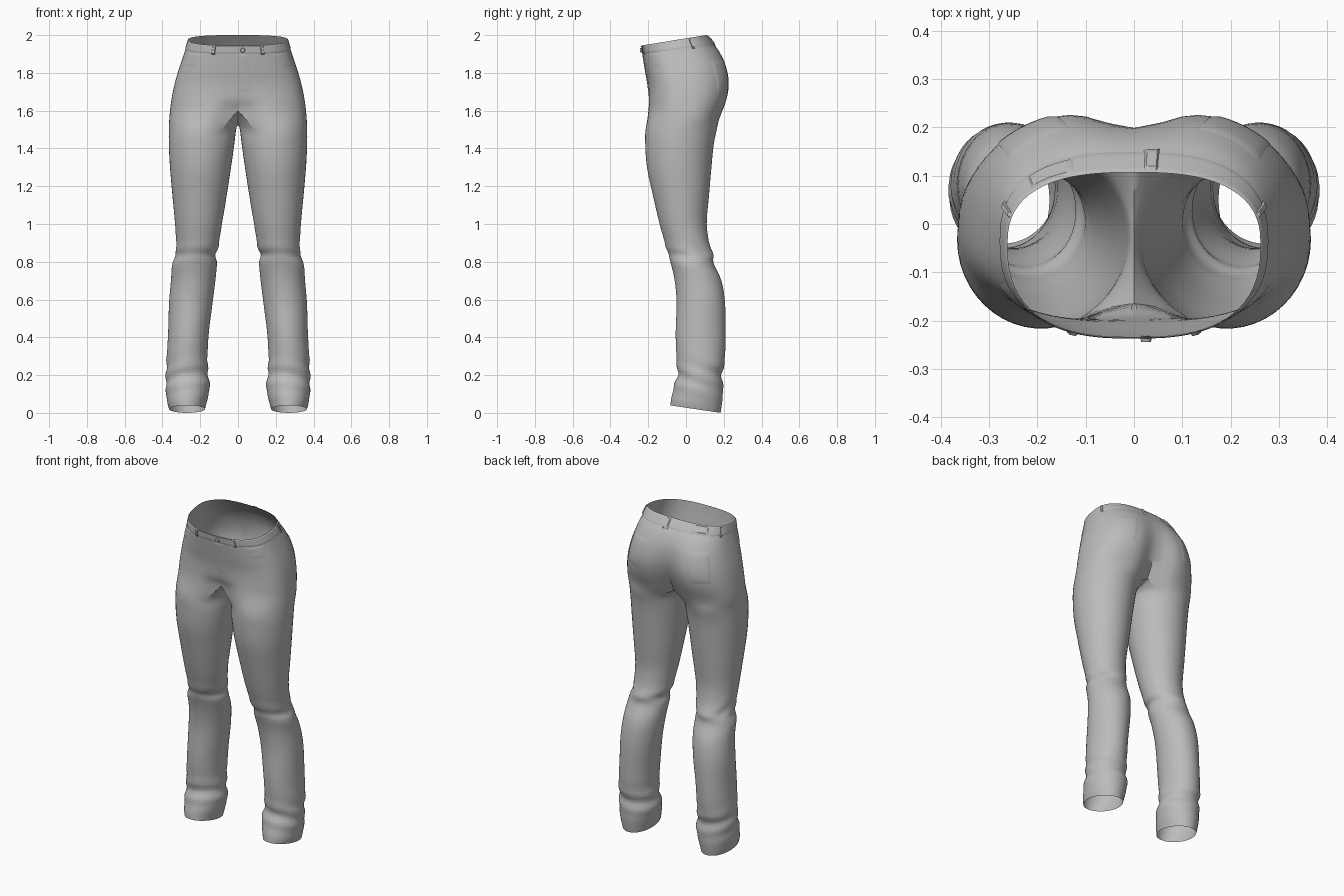
import bpy, bmesh, math
from mathutils import Vector

if "Cube" in bpy.data.objects:
    bpy.data.objects.remove(bpy.data.objects["Cube"])

# leg sections, hem to thigh: z, inner x, outer x, front y, back y
LEG = [(.02, .175, .365, -.083, .183), (.06, .165, .375, -.078, .19),
       (.13, .15, .382, -.065, .197), (.2, .157, .38, -.045, .19),
       (.28, .162, .378, -.05, .205), (.42, .155, .37, -.055, .21),
       (.58, .135, .365, -.05, .207), (.70, .12, .355, -.06, .188),
       (.79, .112, .348, -.08, .147), (.835, .118, .33, -.093, .147),
       (.88, .105, .327, -.106, .128), (1.0, .085, .333, -.14, .11),
       (1.15, .06, .347, -.175, .122), (1.3, .037, .36, -.207, .135),
       (1.42, .02, .366, -.216, .147), (1.5, .01, .366, -.214, .163)]
# hip sections, crotch to rim: front z, back z, half width, front y, back y, front dip, back cleft
HIP = [(1.60, 1.56, .362, -.21, .19, .045, .07), (1.66, 1.66, .352, -.203, .228, .012, .06),
       (1.74, 1.75, .335, -.203, .24, 0, .045), (1.81, 1.84, .312, -.215, .222, 0, .025),
       (1.87, 1.91, .29, -.225, .185, 0, .01), (1.905, 1.955, .276, -.23, .145, 0, 0),
       (1.945, 2.0, .262, -.235, .107, 0, 0)]
NL = len(LEG)
TOP = NL + len(HIP) - 1
OUT, INN, SUB = 32, 14, 4


def leg_point(i, deg):
    z, xi, xo, yf, yb = LEG[i]
    c, s = math.cos(math.radians(deg)), math.sin(math.radians(deg))
    z -= .022 * max(0, 1 - z / .2) * s          # hem sits lower at the heel
    return Vector(((xi + xo) / 2 + (xo - xi) / 2 * c, (yf + yb) / 2 + (yb - yf) / 2 * s, z))


def hip_point(i, a):
    zf, zb, xo, yf, yb, cf, cb = HIP[i]
    t, yc = math.pi * a, -.007 * i
    x = xo * abs(math.sin(t)) ** .75
    c = math.cos(t)
    k = abs(c) ** .8
    y = yc + (yf - yc) * k if c > 0 else yc + (yb - yc) * k
    z = zf + (zb - zf) * (y - yf) / (yb - yf)
    dip = math.exp(-(x / .09) ** 2)
    return Vector((x, y + (cf if c > 0 else -cb) * dip, z))


def outer(i, a):
    return leg_point(i, 235 + 250 * a) if i < NL else hip_point(i - NL, a)


def inner(i, a):
    if i < NL:
        return leg_point(i, 485 + 110 * a)
    p = hip_point(0, 1).lerp(hip_point(0, 0), a)  # crotch seam
    p.z -= .055 * math.sin(math.pi * a)
    return p


def surf(fn, a, v, last):
    """Smooth surface through the sections."""
    i = min(int(v), last - 1)
    u = v - i
    p0, p1, p2, p3 = (fn(min(max(k, 0), last), a) for k in range(i - 1, i + 3))
    p = .5 * (2 * p1 + (p2 - p0) * u + (2 * p0 - 5 * p1 + 4 * p2 - p3) * u * u
              + (3 * p1 - p0 - 3 * p2 + p3) * u ** 3)
    # cloth folds above the hem and at the knee
    if p.z < 1.1:
        m = math.exp(-((p.z - .2) / .09) ** 2) + .7 * math.exp(-((p.z - .86) / .05) ** 2)
        d = Vector((p.x - .26, p.y - .06, 0))
        ang = math.atan2(d.y, d.x)
        p += d.normalized() * .005 * m * math.sin(70 * p.z + 2 * math.sin(ang) + ang)
    return p


denim = bpy.data.materials.new("grey_denim")
denim.diffuse_color = (.5, .5, .5, 1)
denim.use_nodes = True
denim.node_tree.nodes["Principled BSDF"].inputs["Base Color"].default_value = denim.diffuse_color


def finish(bm, name, angle=50):
    me = bpy.data.meshes.new(name)
    bm.to_mesh(me)
    bm.free()
    me.materials.append(denim)
    ob = bpy.data.objects.new(name, me)
    bpy.context.collection.objects.link(ob)
    bpy.ops.object.select_all(action='DESELECT')
    ob.select_set(True)
    bpy.context.view_layer.objects.active = ob
    bpy.ops.object.shade_smooth_by_angle(angle=math.radians(angle))
    return ob


def grid(bm, pts, side):
    """Quads between rows of points, flipped for the mirrored side."""
    rows = [[bm.verts.new((p.x * side, p.y, p.z)) for p in r] for r in pts]
    for r, q in zip(rows, rows[1:]):
        for j in range(len(r) - 1):
            f = (r[j], r[j + 1], q[j + 1], q[j])
            bm.faces.new(f if side > 0 else f[::-1])


# trousers: one open shell, both legs and hips
bm = bmesh.new()
for side in (1, -1):
    grid(bm, [[surf(outer, j / OUT, k / SUB, TOP) for j in range(OUT + 1)]
              for k in range(TOP * SUB + 1)], side)
    grid(bm, [[surf(inner, j / INN, k / SUB, NL) for j in range(INN + 1)]
              for k in range(NL * SUB + 1)], side)
bmesh.ops.remove_doubles(bm, verts=bm.verts, dist=.0008)
finish(bm, "trousers", 70)


def panel(name, a0, a1, v0, v1, off, sides=(1, -1), n=6, m=6, taper=0):
    """Raised cloth plate following the hips."""
    bm = bmesh.new()
    pts = []
    for k in range(m + 1):
        v, row = v0 + (v1 - v0) * k / m, []
        for j in range(n + 1):
            s = j / n
            a = a0 + (a1 - a0) * (.5 + (s - .5) * (1 - taper * (1 - k / m)))
            e = .002
            p = surf(outer, a, v, TOP)
            da = surf(outer, min(a + e, 1), v, TOP) - surf(outer, max(a - e, 0), v, TOP)
            dv = surf(outer, a, min(v + e, TOP), TOP) - surf(outer, a, max(v - e, 0), TOP)
            edge = k in (0, m) or (j == 0 and a0 > 0) or (j == n and a1 < 1)
            row.append(p + da.cross(dv).normalized() * (.0005 if edge else off))
        pts.append(row)
    for side in sides:
        grid(bm, pts, side)
    bmesh.ops.remove_doubles(bm, verts=bm.verts, dist=.0002)
    finish(bm, name, 35)


# waistband, belt loops, patch, pockets and fly
panel("waistband", 0, 1, TOP - 1.1, TOP, .003, n=40, m=8)
for name, a in (("front_belt_loops", .12), ("side_belt_loops", .6)):
    panel(name, a - .012, a + .012, TOP - 1.3, TOP - .05, .008)
panel("back_belt_loop", .965, .99, TOP - 1.3, TOP - .05, .008, sides=(1,))
panel("back_patch", .73, .89, TOP - 1.0, TOP - .1, .007, sides=(-1,), n=10)
panel("back_pockets", .7, .89, NL + 1.3, NL + 3.4, .003, n=12, m=12, taper=.25)
panel("front_pockets", .2, .38, NL + 3.3, NL + 4.7, .002, n=10, m=8, taper=.3)
panel("fly", 0, .035, NL + 1.5, NL + 4.8, .002, sides=(1,), n=4, m=16)

# waist button
bm = bmesh.new()
bmesh.ops.create_cone(bm, cap_ends=True, segments=16, radius1=.013, radius2=.01, depth=.012)
button = finish(bm, "button", 30)
button.location = (.025, -.238, 1.92)
button.rotation_euler = (math.radians(90), 0, 0)
